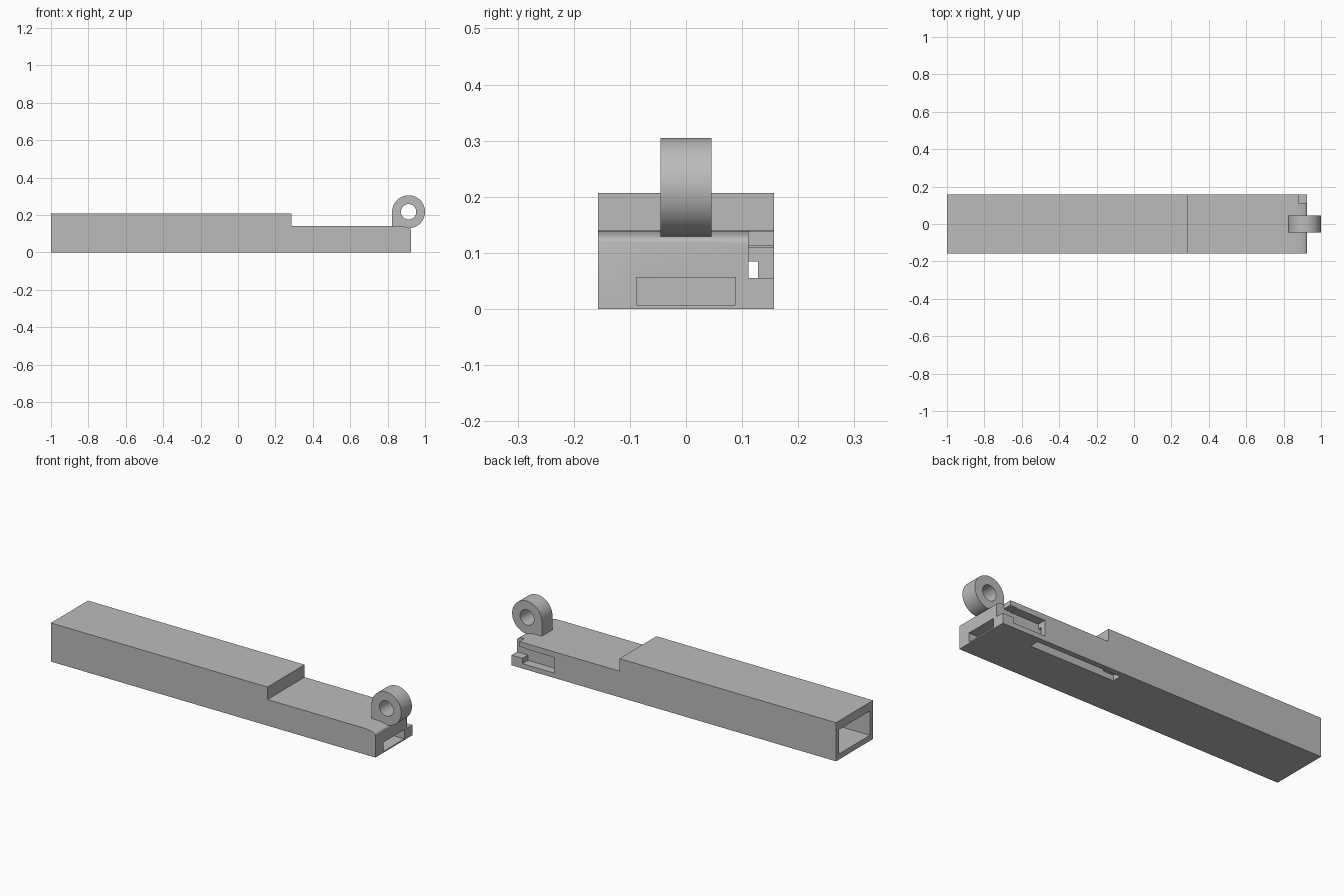
import bpy, bmesh
from math import sin, cos, pi

cube = bpy.data.objects.get("Cube")
if cube:
    bpy.data.objects.remove(cube, do_unlink=True)

grey = bpy.data.materials.new("plain grey")
grey.use_nodes = True
colour = (0.5, 0.5, 0.5, 1)
grey.diffuse_color = colour
grey.node_tree.nodes["Principled BSDF"].inputs["Base Color"].default_value = colour


def extrude_profile(name, points, y0, y1):
    """Closed x-z outline extruded along y."""
    bm = bmesh.new()
    face = bm.faces.new([bm.verts.new((x, y0, z)) for x, z in points])
    out = bmesh.ops.extrude_face_region(bm, geom=[face])
    moved = [v for v in out["geom"] if isinstance(v, bmesh.types.BMVert)]
    bmesh.ops.translate(bm, verts=moved, vec=(0, y1 - y0, 0))
    bmesh.ops.recalc_face_normals(bm, faces=bm.faces)
    mesh = bpy.data.meshes.new(name)
    bm.to_mesh(mesh)
    bm.free()
    mesh.materials.append(grey)
    obj = bpy.data.objects.new(name, mesh)
    bpy.context.collection.objects.link(obj)
    return obj


def arc(cx, cz, rx, rz, a0, a1, n):
    return [(cx + rx * cos(a0 + (a1 - a0) * i / n),
             cz + rz * sin(a0 + (a1 - a0) * i / n)) for i in range(n + 1)]


def activate(obj):
    bpy.ops.object.select_all(action='DESELECT')
    obj.select_set(True)
    bpy.context.view_layer.objects.active = obj


def cut(obj, cutter):
    cutter.hide_render = True
    mod = obj.modifiers.new("cut", 'BOOLEAN')
    mod.operation = 'DIFFERENCE'
    mod.solver = 'EXACT'
    mod.object = cutter
    activate(obj)
    bpy.ops.object.modifier_apply(modifier=mod.name)
    bpy.data.objects.remove(cutter, do_unlink=True)


def cut_box(obj, x, y, z):
    outline = [(x[0], z[0]), (x[1], z[0]), (x[1], z[1]), (x[0], z[1])]
    cut(obj, extrude_profile("box_cutter", outline, y[0], y[1]))


# Stepped body with a rounded front lip
END, HALF, LOW, HIGH = 0.925, 0.157, 0.14, 0.207
outline = [(-1, 0), (END, 0)]
outline += arc(0.855, 0.12, END - 0.855, LOW - 0.12, 0, pi / 2, 10)
outline += [(0.285, LOW), (0.285, HIGH), (-1, HIGH)]
body = extrude_profile("stepped_body", outline, -HALF, HALF)

# Rear cavity, side channel and underside slot
cut_box(body, (-1.1, 0.25), (-0.13, 0.13), (0.03, 0.16))
cut_box(body, (0.19, 0.69), (0.077, 0.127), (-0.1, 0.06))
cut_box(body, (0.2, 0.7), (0.11, 0.128), (0.055, 0.085))

# Side window, end notch and end pocket
cut_box(body, (0.67, 0.86), (0.11, 0.2), (0.026, 0.11))
cut_box(body, (0.84, 1), (0.111, 0.2), (0.055, 0.113))
cut_box(body, (0.88, 1), (0.111, 0.2), (0.1, 0.2))
cut_box(body, (0.8, 1), (-0.088, 0.088), (0.007, 0.056))

# Upright lug with a round eye
CX, CZ, R = 0.912, 0.217, 0.088
lug = extrude_profile("ring_lug", [(CX - R, 0.12), (0.9, 0.12)]
                      + arc(CX, CZ, R, R, -pi / 2, pi, 48), -0.045, 0.045)
cut(lug, extrude_profile("eye_cutter", arc(CX, CZ, 0.041, 0.041, 0, 2 * pi, 48)[:-1],
                         -0.1, 0.1))

for obj in (body, lug):
    activate(obj)
    bpy.ops.object.shade_smooth_by_angle(angle=pi / 6)
